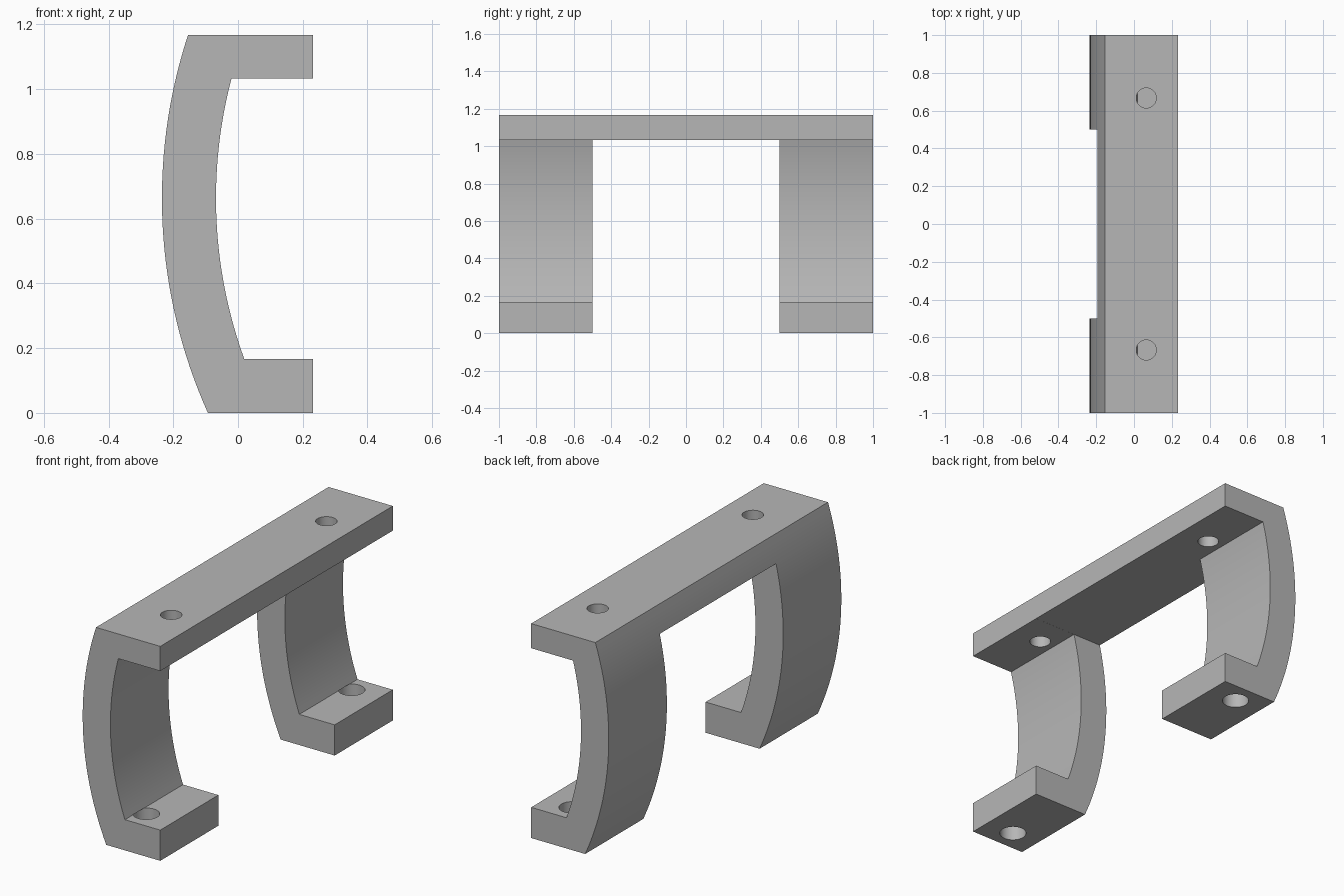
import bpy
import bmesh
import math

cube = bpy.data.objects.get("Cube")
if cube:
    bpy.data.objects.remove(cube, do_unlink=True)

grey = bpy.data.materials.new("plain grey")
grey.use_nodes = True
colour = (0.47, 0.47, 0.47, 1)
grey.diffuse_color = colour
grey.node_tree.nodes["Principled BSDF"].inputs["Base Color"].default_value = colour

FRONT_X, TOP, BEAM_BOTTOM, FOOT_TOP = 0.232, 1.167, 1.033, 0.167
ARC_Z, OUTER_R, WALL = 0.663, 1.62, 0.167
ARC_X = OUTER_R - 0.235
HOLE_X = 0.065


def arc(radius, z_start, z_end, steps=32):
    """Points on the bowed wall between two heights."""
    a = math.asin((z_start - ARC_Z) / radius)
    b = math.asin((z_end - ARC_Z) / radius)
    angles = [a + (b - a) * i / steps for i in range(steps + 1)]
    return [(ARC_X - radius * math.cos(t), ARC_Z + radius * math.sin(t)) for t in angles]


def extrude(name, profile, y0, y1):
    """Extrude an x-z outline along y."""
    bm = bmesh.new()
    face = bm.faces.new([bm.verts.new((x, y0, z)) for x, z in profile])
    moved = bmesh.ops.extrude_face_region(bm, geom=[face])["geom"]
    bmesh.ops.translate(bm, vec=(0, y1 - y0, 0),
                        verts=[v for v in moved if isinstance(v, bmesh.types.BMVert)])
    bmesh.ops.recalc_face_normals(bm, faces=bm.faces)
    mesh = bpy.data.meshes.new(name)
    bm.to_mesh(mesh)
    bm.free()
    mesh.materials.append(grey)
    obj = bpy.data.objects.new(name, mesh)
    bpy.context.collection.objects.link(obj)
    return obj


def drill(name, radius, y, z0, z1):
    """Upright cylinder used to cut a screw hole."""
    bpy.ops.mesh.primitive_cylinder_add(vertices=48, radius=radius, depth=z1 - z0,
                                        location=(HOLE_X, y, (z0 + z1) / 2))
    obj = bpy.context.object
    obj.name = name
    obj.data.materials.append(grey)
    return obj


# Bracket body: bowed wall with a top beam and a foot
profile = [(FRONT_X, 0)] + arc(OUTER_R, 0, TOP) + [(FRONT_X, TOP), (FRONT_X, BEAM_BOTTOM)]
profile += arc(OUTER_R - WALL, BEAM_BOTTOM, FOOT_TOP) + [(FRONT_X, FOOT_TOP)]
bracket = extrude("bracket", profile, -1, 1)

# Middle opening that leaves two legs, then the beam and foot holes
opening = [(-1, -1), (1, -1), (1, BEAM_BOTTOM + 0.0004), (-1, BEAM_BOTTOM + 0.0004)]
cutters = [extrude("opening_cutter", opening, -0.5, 0.5)]
for side in (-1, 1):
    cutters.append(drill("beam_hole_cutter", 0.053, side * 0.667, 0.9, 1.3))
    cutters.append(drill("foot_hole_cutter", 0.067, side * 0.883, -0.2, FOOT_TOP + 0.0006))

bpy.ops.object.select_all(action="DESELECT")
bracket.select_set(True)
bpy.context.view_layer.objects.active = bracket
for cutter in cutters:
    cutter.hide_render = True
    cut = bracket.modifiers.new("cut", "BOOLEAN")
    cut.operation = "DIFFERENCE"
    cut.solver = "EXACT"
    cut.object = cutter
    bpy.ops.object.modifier_apply(modifier=cut.name)
    bpy.data.objects.remove(cutter, do_unlink=True)

bpy.ops.object.shade_smooth_by_angle(angle=math.radians(20))
